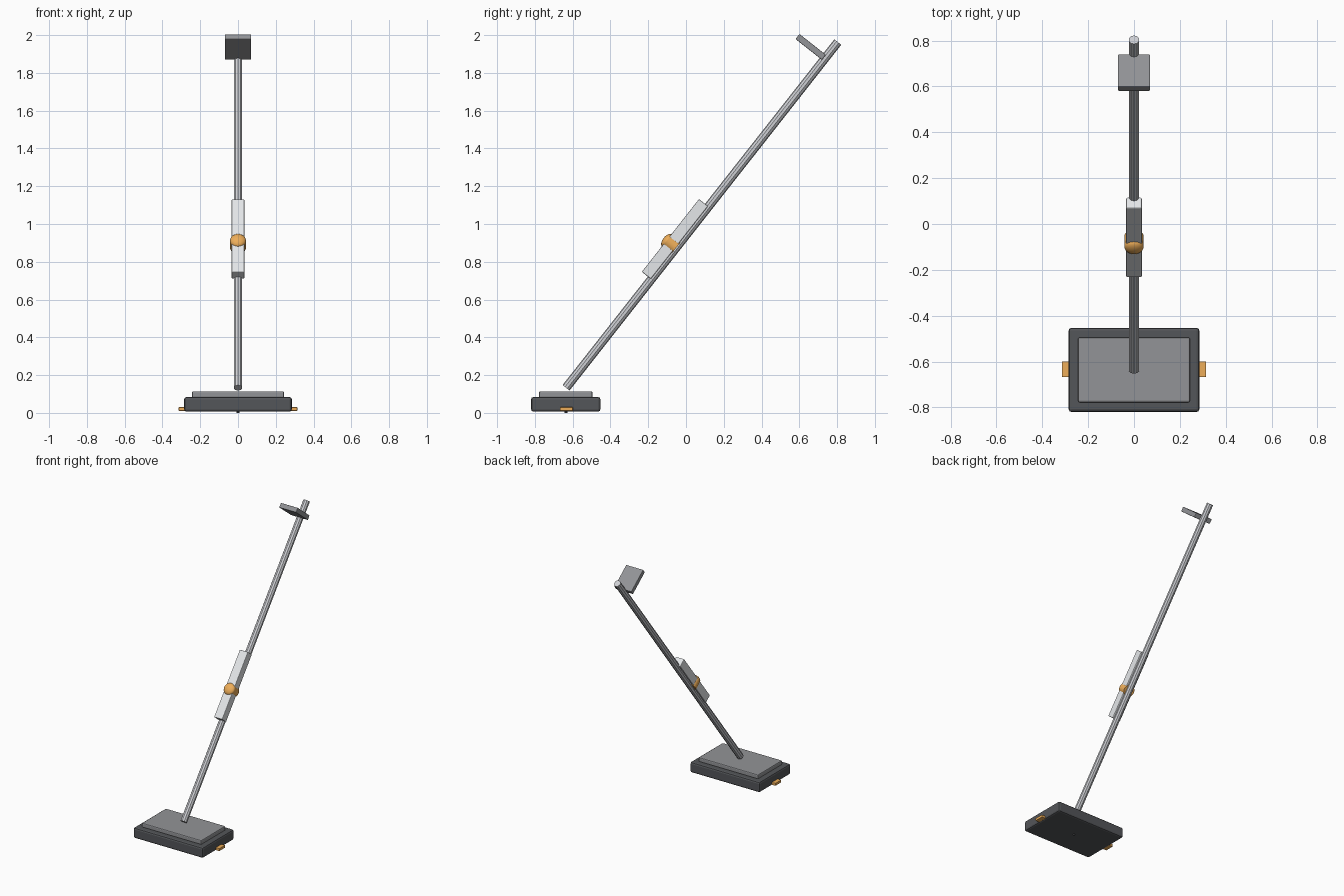
import bpy
from math import atan2
from mathutils import Vector, Matrix

if "Cube" in bpy.data.objects:
    bpy.data.objects.remove(bpy.data.objects["Cube"])

P0 = Vector((0, -0.635, 0.133))            # lower end of the pole
S = Vector((0, 1.44, 1.832)).normalized()  # along the pole
N = Vector((0, -S.z, S.y))                 # out of the pole's front side
TILT = -atan2(S.y, S.z)
ROT = Matrix.Rotation(TILT, 4, 'X')


def paint(name, r, g, b):
    m = bpy.data.materials.new(name)
    m.diffuse_color = (r, g, b, 1)
    m.use_nodes = True
    m.node_tree.nodes["Principled BSDF"].inputs["Base Color"].default_value = m.diffuse_color
    return m


orange = paint("orange", 0.85, 0.42, 0.1)
dark = paint("dark_grey", 0.088, 0.092, 0.1)
mid = paint("mid_grey", 0.29, 0.295, 0.31)
metal = paint("metal_grey", 0.62, 0.63, 0.66)
light = paint("light_grey", 0.78, 0.8, 0.82)


def finish(ob, name, mat, bevel=0.0, segs=2):
    ob.name = name
    ob.data.materials.append(mat)
    if bevel:
        m = ob.modifiers.new("bevel", 'BEVEL')
        m.width, m.segments, m.limit_method = bevel, segs, 'ANGLE'
        m.angle_limit = 1.0
    return ob


def box(name, lo, hi, mat, bevel=0.0, tilted=False):
    # tilted boxes are given as (x, -n, s) in the pole's own frame
    lo, hi = Vector(lo), Vector(hi)
    bpy.ops.mesh.primitive_cube_add(size=1)
    ob = bpy.context.object
    ob.data.transform(Matrix.Translation((lo + hi) / 2) @ Matrix.Diagonal((*(hi - lo), 1)))
    if tilted:
        ob.matrix_world = Matrix.Translation(P0) @ ROT
    return finish(ob, name, mat, bevel)


def rod(name, a, b, r, sides, mat, smooth=True):
    d = b - a
    bpy.ops.mesh.primitive_cylinder_add(vertices=sides, radius=r, depth=d.length)
    ob = bpy.context.object
    ob.matrix_world = Matrix.Translation((a + b) / 2) @ d.to_track_quat('Z', 'Y').to_matrix().to_4x4()
    if smooth:
        bpy.ops.object.shade_smooth_by_angle()
    return finish(ob, name, mat)


# Base with raised top plate and pivot tip underneath
box("base", (-0.285, -0.82, 0.007), (0.285, -0.453, 0.084), dark, 0.012)
box("base_top_plate", (-0.244, -0.778, 0.08), (0.244, -0.495, 0.114), mid, 0.007)
rod("pivot_tip", Vector((0, -0.635, 0)), Vector((0, -0.635, 0.02)), 0.007, 12, dark)

# Foot tabs on both ends of the base
for side, sx in (("left", -1), ("right", 1)):
    xs = sorted((sx * 0.26, sx * 0.314))
    box("foot_tab_" + side, (xs[0], -0.667, 0.011), (xs[1], -0.599, 0.03), orange, 0.002)

# Long faceted pole
rod("pole", P0, P0 + S * 2.328, 0.0235, 10, metal, smooth=False)

# Grip housing with a round domed button
box("grip_housing", (-0.034, -0.064, 0.73), (0.034, -0.003, 1.22), light, 0.005, tilted=True)
C = P0 + S * 0.943
rod("button_collar", C, C + N * 0.06, 0.042, 24, orange)
bpy.ops.mesh.primitive_uv_sphere_add(segments=24, ring_count=12, radius=1)
dome = bpy.context.object
dome.matrix_world = (Matrix.Translation(C + N * 0.06) @ N.to_track_quat('Z', 'Y').to_matrix().to_4x4()
                     @ Matrix.Diagonal((0.042, 0.042, 0.024, 1)))
bpy.ops.object.shade_smooth()
finish(dome, "button_dome", orange)

# Panel at the top
box("top_panel", (-0.07, -0.186, 2.202), (0.07, -0.008, 2.236), mid, 0.004, tilted=True)
